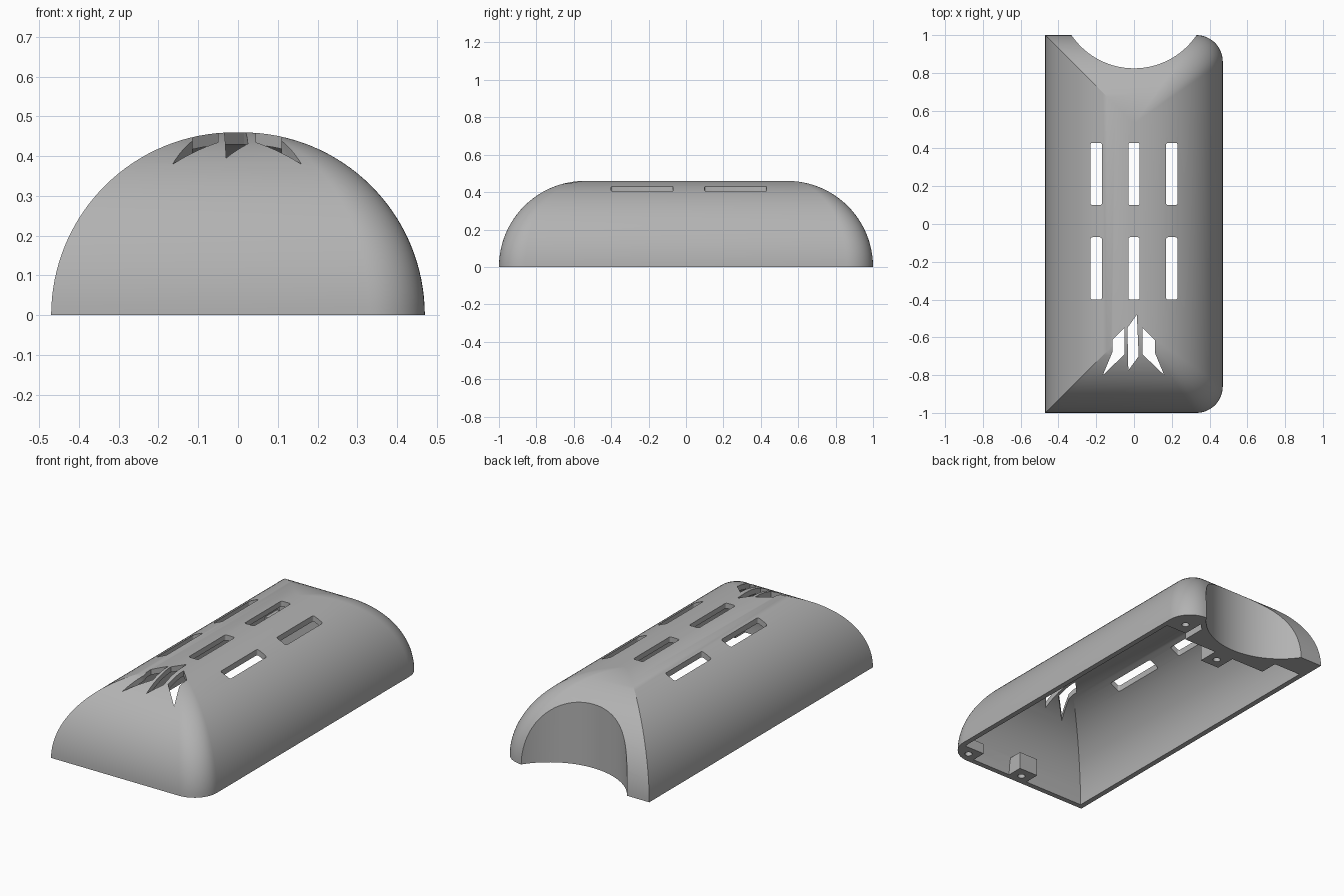
import bpy, bmesh, math

if "Cube" in bpy.data.objects:
    bpy.data.objects.remove(bpy.data.objects["Cube"])

HALF_X, HALF_Y, HEIGHT, CORNER, WALL = 0.47, 1.0, 0.46, 0.14, 0.03
RING_STEPS, ARC_STEPS = 32, 12


def new_object(name, bm):
    bmesh.ops.recalc_face_normals(bm, faces=bm.faces)
    mesh = bpy.data.meshes.new(name)
    bm.to_mesh(mesh)
    bm.free()
    obj = bpy.data.objects.new(name, mesh)
    bpy.context.collection.objects.link(obj)
    return obj


def outline(hx, hy, r):
    """Rectangle with rounded corners on the left (+x) side only."""
    pts = [(-hx, hy), (-hx, -hy)]
    for sy, start in ((-1, -90), (1, 0)):
        for i in range(ARC_STEPS + 1):
            a = math.radians(start + 90 * i / ARC_STEPS)
            pts.append((hx - r + r * math.cos(a), sy * (hy - r) + r * math.sin(a)))
    return pts


def dome(name, inset, skirt):
    """Quarter-round vault: outlines shrinking along a circular profile."""
    radius = HEIGHT - inset
    levels = [(-skirt, 0)] if skirt else []
    for i in range(RING_STEPS + 1):
        t = math.pi / 2 * i / RING_STEPS
        levels.append((radius * math.sin(t), radius * (1 - math.cos(t))))
    bm = bmesh.new()
    rings = []
    for z, d in levels:
        r = max((CORNER - inset) * (1 - d / radius), 0.002)
        pts = outline(HALF_X - inset - d, HALF_Y - inset - d, r)
        rings.append([bm.verts.new((x, y, z)) for x, y in pts])
    n = len(rings[0])
    for low, high in zip(rings, rings[1:]):
        for i in range(n):
            j = (i + 1) % n
            bm.faces.new((low[i], low[j], high[j], high[i]))
    bm.faces.new(rings[0])
    bm.faces.new(rings[-1])
    return new_object(name, bm)


def prism(name, pts, z0, z1):
    bm = bmesh.new()
    base = bm.faces.new([bm.verts.new((x, y, z0)) for x, y in pts])
    top = bmesh.ops.extrude_face_region(bm, geom=[base])["geom"]
    verts = [v for v in top if isinstance(v, bmesh.types.BMVert)]
    bmesh.ops.translate(bm, verts=verts, vec=(0, 0, z1 - z0))
    return new_object(name, bm)


def box(name, x0, x1, y0, y1, z0, z1):
    return prism(name, [(x0, y0), (x1, y0), (x1, y1), (x0, y1)], z0, z1)


def disc(name, x, y, r, z0, z1, n):
    ring = [(x + r * math.cos(math.tau * i / n), y + r * math.sin(math.tau * i / n))
            for i in range(n)]
    return prism(name, ring, z0, z1)


def rounded_slot(name, cx, y0, y1, half, r):
    cy, hy = (y0 + y1) / 2, (y1 - y0) / 2
    pts = []
    for k, (sx, sy) in enumerate(((1, 1), (-1, 1), (-1, -1), (1, -1))):
        for i in range(5):
            a = math.pi / 2 * (k + i / 4)
            pts.append((cx + sx * (half - r) + r * math.cos(a),
                        cy + sy * (hy - r) + r * math.sin(a)))
    return prism(name, pts, 0.2, 0.6)


def subtract(target, cutter):
    mod = target.modifiers.new("cut", "BOOLEAN")
    mod.operation, mod.solver, mod.object = "DIFFERENCE", "EXACT", cutter
    bpy.context.view_layer.objects.active = target
    bpy.ops.object.modifier_apply(modifier=mod.name)
    bpy.data.objects.remove(cutter)


shell = dome("cover_shell", 0, 0)
cavity = dome("cavity", WALL, 0.1)

# Solid parts left standing inside the cavity
NOTCH_Y, NOTCH_R = 1.224, 0.40
subtract(cavity, disc("notch_wall", 0, NOTCH_Y, NOTCH_R + WALL, -0.2, 0.7, 96))
subtract(cavity, box("end_block", -0.27, 0.27, 0.75, 1.1, -0.2, 0.7))
for corner in ((-0.06, 0.06, 0.63, 0.8, -0.2, 0.1),       # back middle boss
               (0.31, 0.6, 0.80, 1.1, -0.2, 0.08),        # back left boss
               (-0.6, -0.25, 0.855, 1.1, -0.2, 0.1),      # back right fill
               (-0.06, 0.06, -1.1, -0.88, -0.2, 0.1),     # front middle boss
               (0.31, 0.6, -1.1, -0.885, -0.2, 0.06)):    # front left boss
    subtract(cavity, box("boss", *corner))
subtract(shell, cavity)

# Round notch at the back end
subtract(shell, disc("notch", 0, NOTCH_Y, NOTCH_R, -0.2, 0.7, 96))

# Six vent slots
for x in (-0.2, 0, 0.2):
    for y0, y1 in ((0.10, 0.43), (-0.40, -0.07)):
        subtract(shell, rounded_slot("slot", x, y0, y1, 0.03, 0.01))

# Three blade-shaped openings near the front
side_blade = [(0.045, -0.55), (0.11, -0.615), (0.11, -0.68), (0.16, -0.80), (0.045, -0.69)]
middle_blade = [(0.015, -0.48), (-0.035, -0.55), (-0.03, -0.775), (0.025, -0.70)]
for pts in (side_blade, [(-x - 0.005, y) for x, y in side_blade], middle_blade):
    subtract(shell, prism("blade", pts, 0.2, 0.6))

# Screw holes in the bosses
for x, y in ((0, 0.69), (0.37, 0.87), (0, -0.94), (0.37, -0.94)):
    subtract(shell, disc("screw_hole", x, y, 0.02, -0.1, 0.045, 20))

# Single grey finish
grey = bpy.data.materials.new("grey_plastic")
grey.use_nodes = True
colour = (0.45, 0.45, 0.45, 1)
grey.diffuse_color = colour
grey.node_tree.nodes["Principled BSDF"].inputs["Base Color"].default_value = colour
shell.data.materials.clear()
shell.data.materials.append(grey)

bpy.ops.object.select_all(action="DESELECT")
shell.select_set(True)
bpy.context.view_layer.objects.active = shell
bpy.ops.object.shade_smooth_by_angle(angle=math.radians(25))
